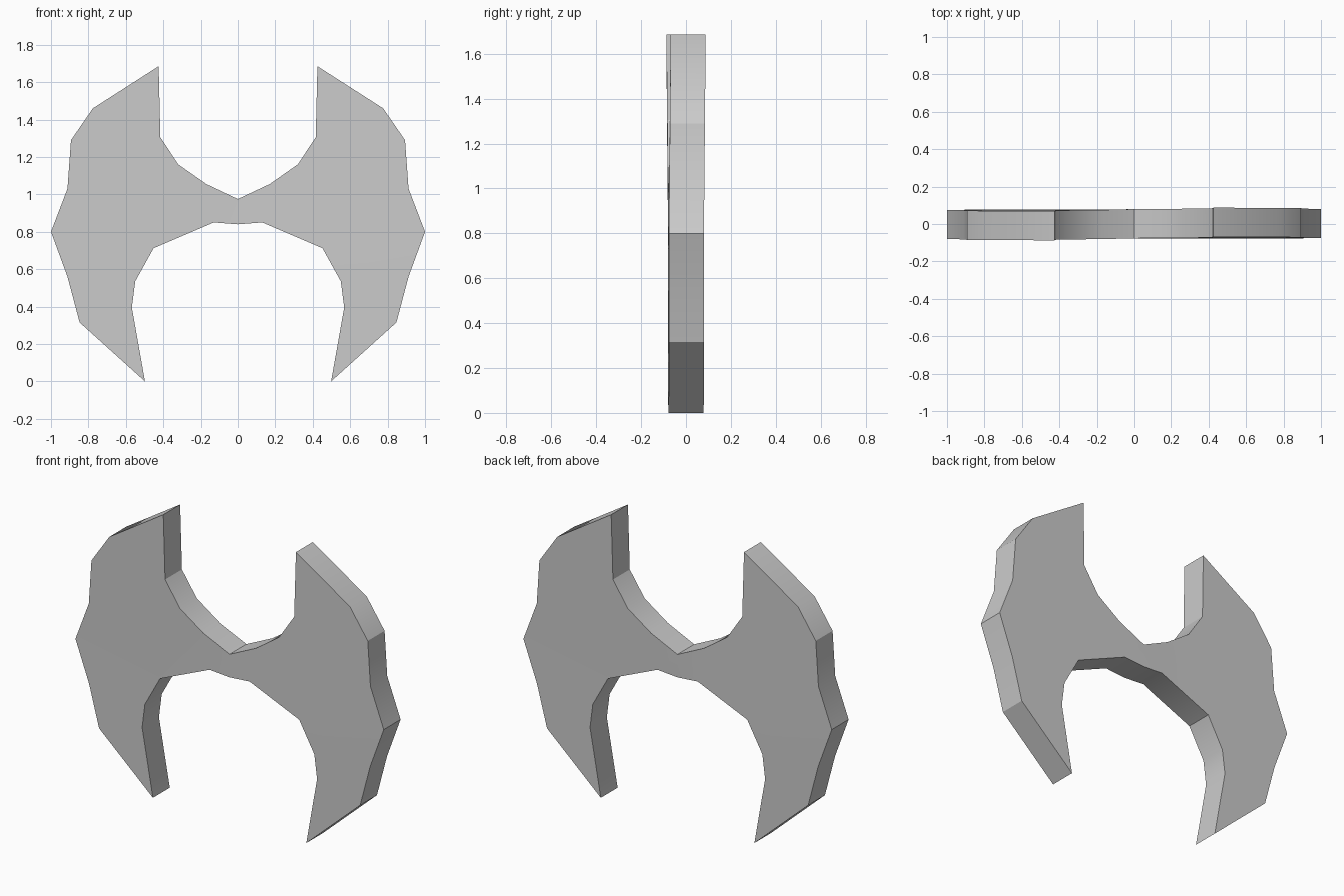
import bpy, bmesh, math

if "Cube" in bpy.data.objects:
    bpy.data.objects.remove(bpy.data.objects["Cube"])

HALF_THICKNESS = 0.078

# Right half of the outline (x, z), from top centre round to bottom centre
half = [(0, 0.975), (0.17, 1.055), (0.32, 1.16), (0.416, 1.305), (0.425, 1.685),
        (0.776, 1.46), (0.893, 1.29), (0.912, 1.03), (1.0, 0.8), (0.912, 0.56),
        (0.847, 0.315), (0.498, 0.0), (0.568, 0.395), (0.55, 0.535),
        (0.452, 0.712), (0.13, 0.85), (0, 0.84)]
outline = half + [(-x, z) for x, z in reversed(half[1:-1])]


def lean(x, z):
    # The upper horns twist very slightly out of plane, in opposite directions
    return math.copysign(0.0085, x) * max(0, (z - 0.8) / 0.885) + 0.002 * x


# Flat winged plate
bm = bmesh.new()
front = [bm.verts.new((x, lean(x, z) - HALF_THICKNESS, z)) for x, z in outline]
back = [bm.verts.new((x, lean(x, z) + HALF_THICKNESS, z)) for x, z in outline]
bm.faces.new(front)
bm.faces.new(back[::-1])
n = len(outline)
for i in range(n):
    j = (i + 1) % n
    bm.faces.new((front[i], back[i], back[j], front[j]))
bmesh.ops.recalc_face_normals(bm, faces=bm.faces)
bmesh.ops.triangulate(bm, faces=[f for f in bm.faces if len(f.verts) > 4])

mesh = bpy.data.meshes.new("winged_plate")
bm.to_mesh(mesh)
bm.free()
plate = bpy.data.objects.new("winged_plate", mesh)
bpy.context.collection.objects.link(plate)

# Soft shading along the gently curved rim, sharp corners elsewhere
bpy.context.view_layer.objects.active = plate
plate.select_set(True)
bpy.ops.object.shade_smooth_by_angle(angle=math.radians(30))
